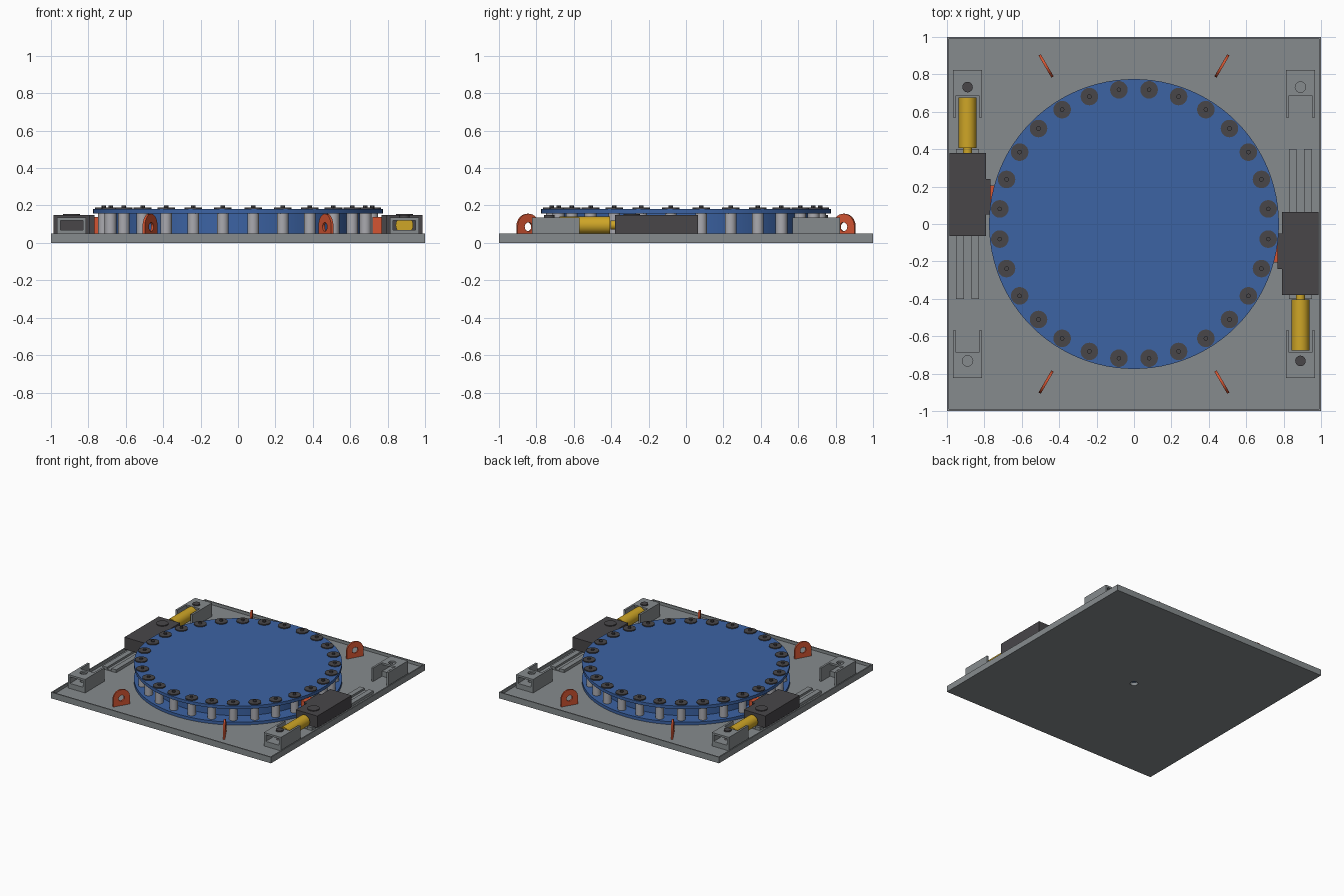
import bpy, bmesh, math
from mathutils import Matrix, Vector

cube = bpy.data.objects.get("Cube")
if cube:
    bpy.data.objects.remove(cube, do_unlink=True)


def material(name, rgb):
    m = bpy.data.materials.new(name)
    m.use_nodes = True
    m.diffuse_color = (*rgb, 1)
    m.node_tree.nodes["Principled BSDF"].inputs["Base Color"].default_value = (*rgb, 1)
    return m


GREY = material("base grey", (0.24, 0.26, 0.27))
BLUE = material("turntable blue", (0.045, 0.125, 0.37))
DARK = material("dark grey", (0.065, 0.061, 0.066))
YELLOW = material("cylinder yellow", (0.62, 0.38, 0.02))
ORANGE = material("lug orange", (0.66, 0.09, 0.032))
STEEL = material("roller steel", (0.40, 0.40, 0.43))


def finish(name, bm, mat):
    bmesh.ops.recalc_face_normals(bm, faces=bm.faces)
    mesh = bpy.data.meshes.new(name)
    bm.to_mesh(mesh)
    bm.free()
    ob = bpy.data.objects.new(name, mesh)
    bpy.context.collection.objects.link(ob)
    mesh.materials.append(mat)
    return ob


def activate(ob):
    bpy.ops.object.select_all(action="DESELECT")
    ob.select_set(True)
    bpy.context.view_layer.objects.active = ob


def smooth(ob):
    activate(ob)
    bpy.ops.object.shade_smooth_by_angle(angle=math.radians(30))
    return ob


def box(name, low, high, mat):
    low, high = Vector(low), Vector(high)
    bm = bmesh.new()
    bmesh.ops.create_cube(bm, size=1)
    bmesh.ops.scale(bm, vec=high - low, verts=bm.verts)
    bmesh.ops.translate(bm, vec=(low + high) / 2, verts=bm.verts)
    return finish(name, bm, mat)


def cylinder(name, start, end, radius, mat, sides=32):
    start, end = Vector(start), Vector(end)
    axis = end - start
    turn = axis.to_track_quat("Z", "Y").to_matrix().to_4x4()
    bm = bmesh.new()
    bmesh.ops.create_cone(bm, cap_ends=True, segments=sides, radius1=radius,
                          radius2=radius, depth=axis.length,
                          matrix=Matrix.Translation((start + end) / 2) @ turn)
    return smooth(finish(name, bm, mat))


def cut(ob, *cutters):
    for c in cutters:
        c.hide_render = True
        activate(ob)
        mod = ob.modifiers.new("cut", "BOOLEAN")
        mod.operation, mod.solver, mod.object = "DIFFERENCE", "EXACT", c
        bpy.ops.object.modifier_apply(modifier=mod.name)
        bpy.data.objects.remove(c, do_unlink=True)


def half_turn(ob):
    """Turn a finished part to the opposite side."""
    ob.data.transform(Matrix.Rotation(math.pi, 4, "Z"))


FLOOR, RIM = 0.026, 0.05

# Base tray with a thin rim and a centre hole
base = box("base_tray", (-1, -1, 0), (1, 1, RIM), GREY)
cut(base, box("tray_cutter", (-.99, -.99, FLOOR), (.99, .99, .1), GREY),
    cylinder("hole_cutter", (0, 0, -.05), (0, 0, .1), .03, GREY))

# Turntable: two flanges on a drum
cylinder("lower_flange", (0, 0, FLOOR), (0, 0, RIM), .775, BLUE, 96)
cylinder("drum", (0, 0, RIM), (0, 0, .157), .66, BLUE, 96)
cylinder("upper_flange", (0, 0, .157), (0, 0, .182), .775, BLUE, 96)

# Ring of rollers with washers and pin ends
COUNT = 28
for i in range(COUNT):
    a = math.tau * (i + .5) / COUNT
    x, y = .722 * math.cos(a), .722 * math.sin(a)
    cylinder("roller", (x, y, RIM), (x, y, .157), .031, STEEL, 24)
    cylinder("roller_washer", (x, y, .182), (x, y, .19), .047, DARK, 24)
    cylinder("roller_pin_end", (x, y, .19), (x, y, .201), .012, DARK, 12)


# Lifting lugs: upright arched plates with an eye, set radially
def lifting_lug(cx, cy):
    half, crown = .068, .088
    arc = [math.pi * k / 16 for k in range(17)]
    outline = [(-half, FLOOR)] + [(-half * math.cos(t), crown + half * math.sin(t)) for t in arc]
    outline.append((half, FLOOR))
    bm = bmesh.new()
    face = bm.faces.new([bm.verts.new((u, -.007, z)) for u, z in outline])
    side = bmesh.ops.extrude_face_region(bm, geom=[face])["geom"]
    bmesh.ops.translate(bm, vec=(0, .014, 0),
                        verts=[v for v in side if isinstance(v, bmesh.types.BMVert)])
    lug = finish("lifting_lug", bm, ORANGE)
    cut(lug, cylinder("eye_cutter", (0, -.1, .086), (0, .1, .086), .024, ORANGE, 24))
    angle = math.atan2(math.copysign(.12, cy), math.copysign(.07, cx))
    lug.data.transform(Matrix.Translation((cx, cy, 0)) @ Matrix.Rotation(angle, 4, "Z"))
    smooth(lug)


for sx in (-1, 1):
    for sy in (-1, 1):
        lifting_lug(.47 * sx, .845 * sy)

# Locking units, one on each side, opposite by a half turn
X = .89


def bracket(sy):
    def yspan(a, b):
        return sorted((a * sy, b * sy))
    y0, y1 = yspan(.57, .824)
    b = box("cylinder_bracket", (X - .077, y0, FLOOR), (X + .077, y1, .137), GREY)
    n0, n1 = yspan(.5, .687)
    w0, w1 = yspan(.6, .9)
    cut(b, box("clevis_cutter", (X - .061, n0, .0), (X + .061, n1, .2), GREY),
        box("window_cutter", (X - .06, w0, .068), (X + .06, w1, .121), GREY),
        cylinder("pin_cutter", (X, .732 * sy, 0), (X, .732 * sy, .2), .028, GREY))
    return b


def locking_unit():
    parts = [bracket(-1), bracket(1)]
    # Guide rails with a shallow channel between
    for off in (-.041, .041):
        parts.append(box("guide_rail", (X + off - .021, -.4, FLOOR),
                         (X + off + .021, .4, RIM), GREY))
    parts.append(box("guide_channel", (X - .02, -.4, FLOOR), (X + .02, .4, .034), GREY))
    # Sliding block, its pad and the tooth between the rollers
    parts.append(box("sliding_block", (.792, -.38, RIM), (.987, .065, .148), DARK))
    parts.append(box("block_pad", (.766, -.24, RIM), (.792, -.05, .148), DARK))
    parts.append(box("locking_tooth", (.718, -.205, RIM), (.766, -.115, .138), ORANGE))
    parts.append(cylinder("block_bolt", (X, -.29, .148), (X, -.29, .155), .045, DARK))
    # Hydraulic cylinder, rod and pin
    parts.append(cylinder("hydraulic_cylinder", (X, -.675, .095), (X, -.405, .095), .047, YELLOW))
    parts.append(cylinder("cylinder_rod", (X, -.405, .095), (X, -.375, .095), .024, YELLOW))
    for low, high in ((FLOOR, .066), (.122, .148)):
        parts.append(cylinder("bracket_pin", (X, -.732, low), (X, -.732, high), .028, DARK))
    return parts


locking_unit()
for part in locking_unit():
    half_turn(part)
